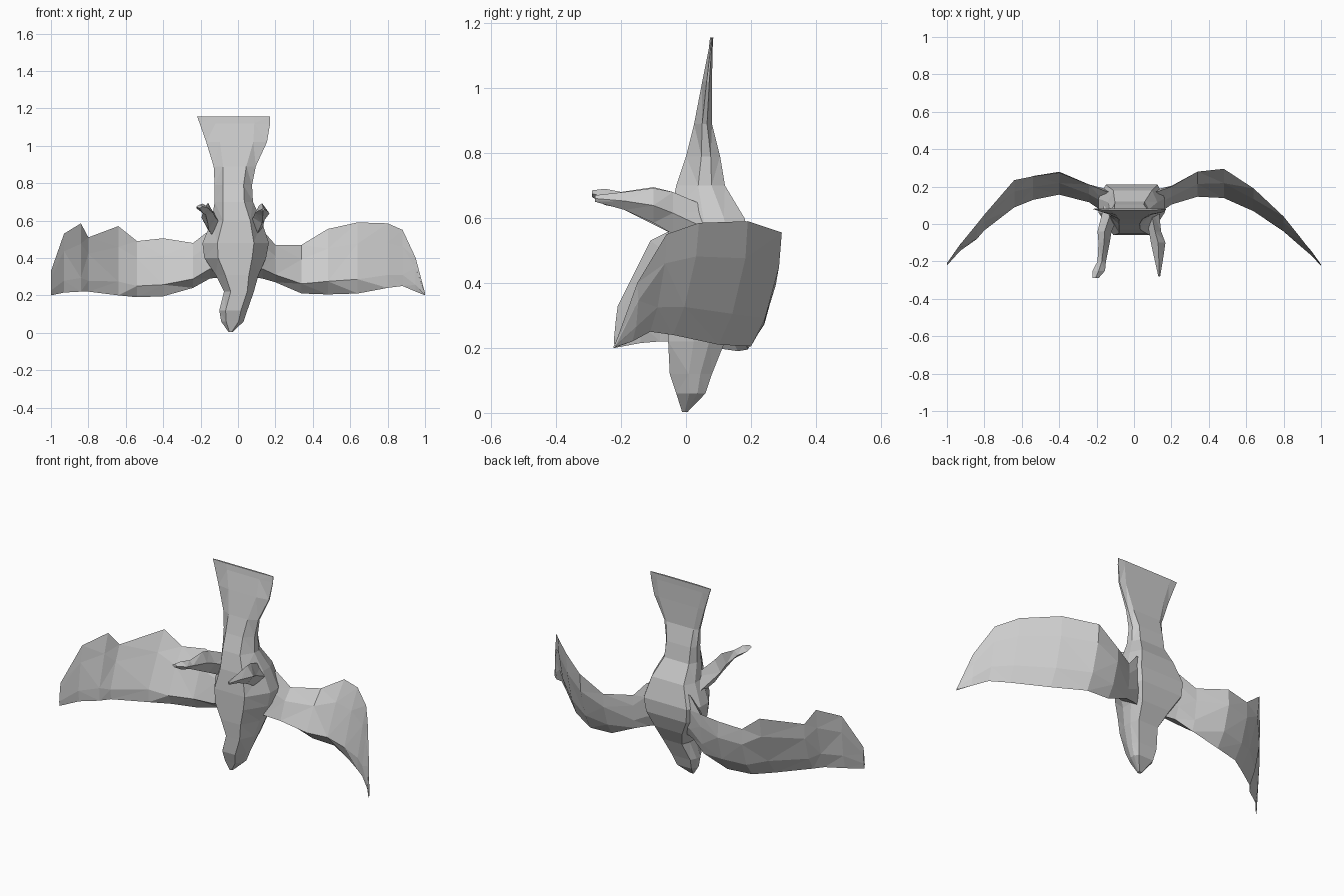
import bpy, bmesh


def loft(name, rings):
    """Skin a list of equal-sized point rings into a capped, faceted mesh."""
    bm = bmesh.new()
    loops = [[bm.verts.new(p) for p in ring] for ring in rings]
    n = len(loops[0])
    for a, b in zip(loops, loops[1:]):
        for i in range(n):
            j = (i + 1) % n
            bm.faces.new((a[i], a[j], b[j], b[i]))
    bm.faces.new(loops[0])
    bm.faces.new(loops[-1])
    bmesh.ops.triangulate(bm, faces=bm.faces[:])
    bmesh.ops.recalc_face_normals(bm, faces=bm.faces[:])
    mesh = bpy.data.meshes.new(name)
    bm.to_mesh(mesh)
    bm.free()
    obj = bpy.data.objects.new(name, mesh)
    bpy.context.collection.objects.link(obj)
    return obj


OCTAGON = [(1, .45), (.78, 1), (-.78, 1), (-1, .45),
           (-1, -.1), (-.55, -1), (.55, -1), (1, -.1)]


def trunk_ring(z, x0, x1, y0, y1):
    cx, cy, hx, hy = (x0 + x1) / 2, (y0 + y1) / 2, (x1 - x0) / 2, (y1 - y0) / 2
    return [(cx + hx * u, cy + hy * v, z) for u, v in OCTAGON]


# Head, body and fanned tail, head down: z, x range, y range
trunk = [(0.003, -.05, -.03, -.012, .005), (.06, -.09, .03, -.03, .06),
         (.12, -.10, .05, -.05, .08), (.22, -.075, .085, -.055, .12),
         (.31, -.12, .11, -.06, .17), (.40, -.18, .15, -.06, .205),
         (.48, -.19, .165, -.06, .21), (.60, -.14, .125, -.05, .18),
         (.70, -.125, .08, -.03, .12), (.79, -.125, .075, 0, .105),
         (.89, -.13, .095, .025, .08), (1.02, -.17, .155, .05, .08),
         (1.12, -.205, .172, .07, .082), (1.155, -.218, .172, .074, .084)]
loft("body_and_tail", [trunk_ring(*s) for s in trunk])


def wing_ring(x, yt, zt, yb, zb, back, front):
    def at(f, off):
        return (x, yt + (yb - yt) * f + off, zt + (zb - zt) * f)
    return [at(0, 0), at(.3, back), at(.75, back), at(1, 0),
            at(.8, -front), at(.3, -front * .6)]


# Wings: x, upper edge y z, lower edge y z, bulge to back and front
right_wing = [(.06, .16, .57, .12, .30, .02, .10), (.13, .175, .55, .15, .29, .02, .10),
              (.20, .20, .47, .18, .27, .01, .08), (.34, .28, .47, .20, .21, .02, .07),
              (.48, .295, .555, .20, .205, .02, .08), (.64, .19, .59, .10, .21, .02, .05),
              (.80, .04, .585, -.04, .24, .015, .015), (.88, -.06, .55, -.11, .25, .01, .01),
              (.95, -.15, .40, -.165, .22, .008, .008), (1, -.218, .212, -.222, .20, .003, .003)]
left_wing = [(-.06, .16, .57, .12, .30, .02, .10), (-.15, .175, .55, .15, .29, .02, .10),
             (-.24, .21, .48, .18, .24, .01, .07), (-.40, .275, .505, .19, .195, .03, .05),
             (-.54, .255, .49, .16, .19, .03, .05), (-.64, .235, .57, .09, .20, .03, .03),
             (-.80, .05, .51, -.03, .22, .02, .02), (-.84, 0, .585, -.08, .22, .015, .015),
             (-.93, -.11, .53, -.14, .215, .01, .01), (-1, -.21, .33, -.22, .20, .004, .004)]
loft("right_wing", [wing_ring(*s) for s in right_wing])
loft("left_wing", [wing_ring(*s) for s in left_wing])


def leg_ring(y, x0, x1, z0, z1):
    zm = (z0 + z1) / 2
    xm = (x0 + x1) / 2
    return [(x0, y, zm), (xm, y, z1), (x1, y, zm), (xm, y, z0)]


# Legs reaching forward: y, x range, z range
right_leg = [(.10, .04, .13, .48, .62), (-.04, .08, .145, .55, .68),
             (-.10, .09, .168, .585, .692), (-.19, .11, .155, .625, .68),
             (-.28, .13, .14, .65, .67)]
left_leg = [(.10, -.16, -.06, .48, .62), (-.04, -.195, -.12, .55, .68),
            (-.10, -.19, -.13, .58, .695), (-.20, -.195, -.15, .63, .68),
            (-.25, -.222, -.155, .64, .69), (-.29, -.222, -.19, .665, .685)]
loft("right_leg", [leg_ring(*s) for s in right_leg])
loft("left_leg", [leg_ring(*s) for s in left_leg])
